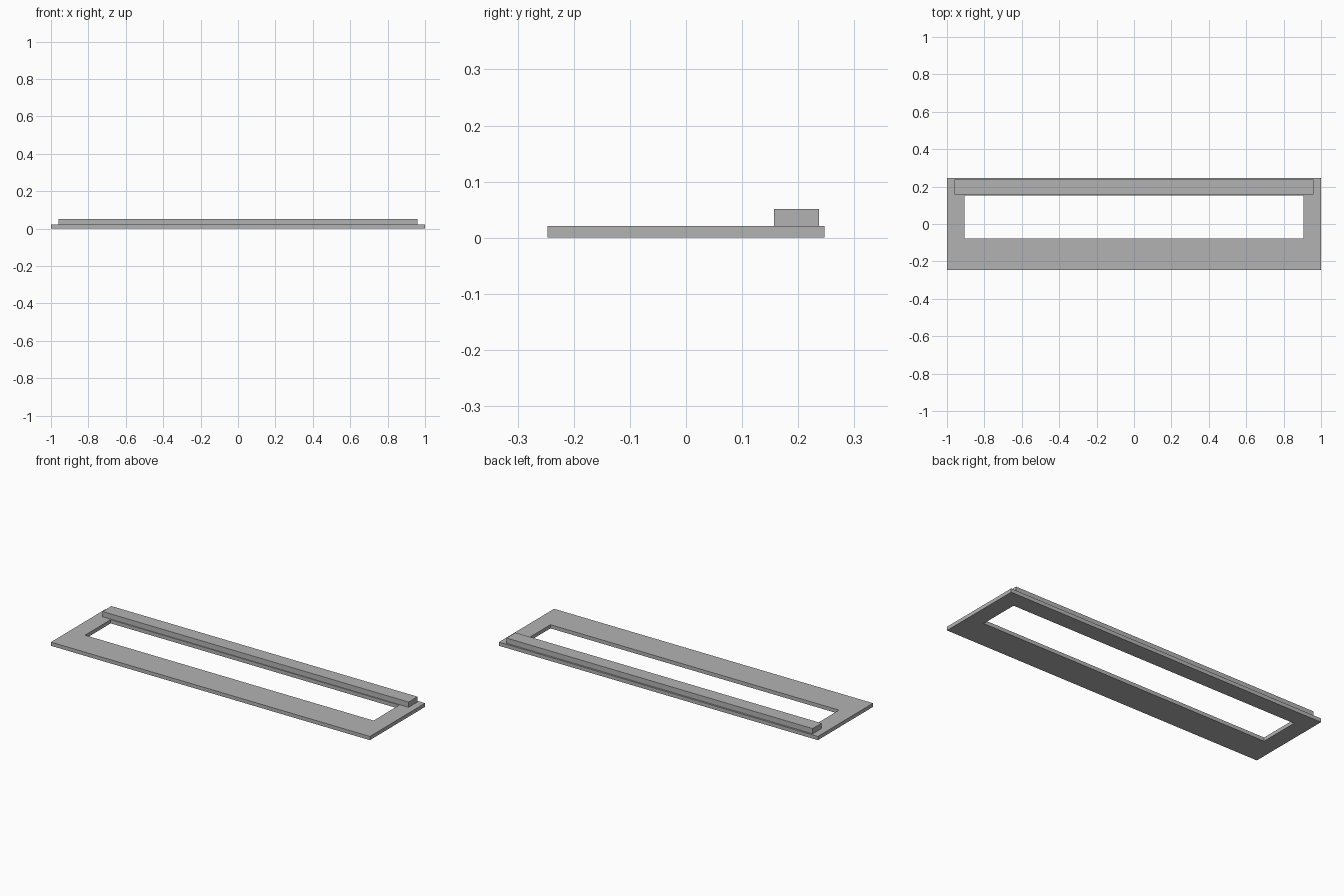
import bpy
import bmesh

cube = bpy.data.objects.get("Cube")
if cube:
    bpy.data.objects.remove(cube, do_unlink=True)

grey = bpy.data.materials.new("plain_grey")
grey.use_nodes = True
colour = (0.45, 0.45, 0.45, 1)
grey.diffuse_color = colour
grey.node_tree.nodes["Principled BSDF"].inputs["Base Color"].default_value = colour


def rectangle(bm, x, y0, y1, z):
    corners = ((-x, y0), (x, y0), (x, y1), (-x, y1))
    return [bm.verts.new((cx, cy, z)) for cx, cy in corners]


def finish(name, bm):
    bmesh.ops.recalc_face_normals(bm, faces=bm.faces)
    mesh = bpy.data.meshes.new(name)
    bm.to_mesh(mesh)
    bm.free()
    mesh.materials.append(grey)
    obj = bpy.data.objects.new(name, mesh)
    bpy.context.collection.objects.link(obj)
    return obj


def extrude_up(bm, height):
    result = bmesh.ops.extrude_face_region(bm, geom=bm.faces[:])
    verts = [g for g in result["geom"] if isinstance(g, bmesh.types.BMVert)]
    bmesh.ops.translate(bm, verts=verts, vec=(0, 0, height))


PLATE = 0.021

# Flat plate with a long rectangular opening set towards the back
bm = bmesh.new()
outer = rectangle(bm, 1.0, -0.247, 0.247, 0)
inner = rectangle(bm, 0.905, -0.078, 0.152, 0)
for i in range(4):
    j = (i + 1) % 4
    bm.faces.new((outer[i], outer[j], inner[j], inner[i]))
extrude_up(bm, PLATE)
finish("base_frame", bm)

# Raised bar along the back edge
bm = bmesh.new()
bm.faces.new(rectangle(bm, 0.96, 0.157, 0.237, PLATE))
extrude_up(bm, 0.03)
finish("back_rail", bm)
